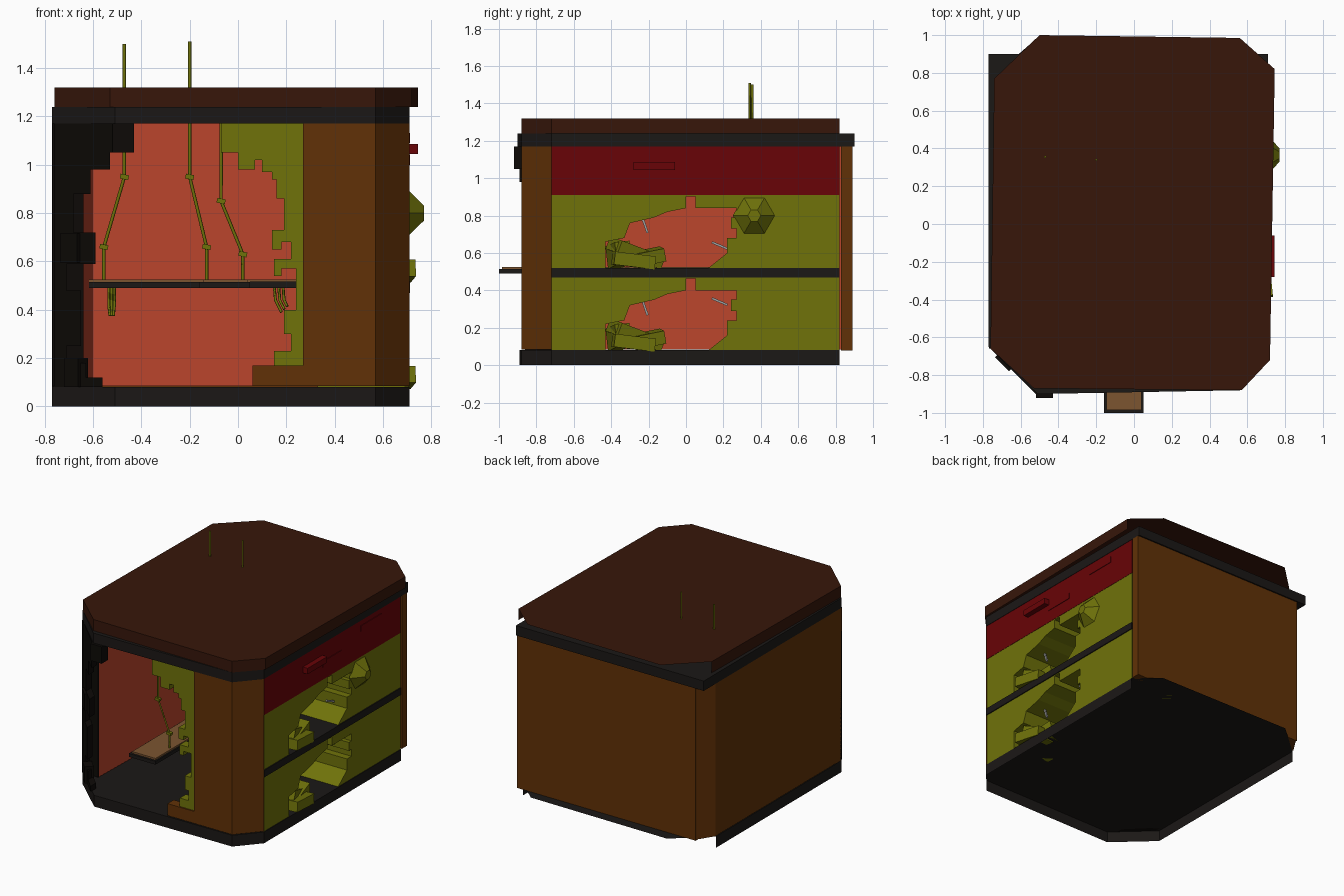
import bpy, bmesh, math
from mathutils import Vector, Euler

if "Cube" in bpy.data.objects:
    bpy.data.objects.remove(bpy.data.objects["Cube"])

COL = dict(dark=(.011, .009, .008), roof=(.038, .008, .003), brown=(.12, .031, .002),
           olive=(.16, .17, .003), red=(.14, .001, .002), salmon=(.5, .06, .025),
           char=(.004, .003, .002), grey=(.35, .35, .35), plank=(.2, .09, .03))
MATS = {}
for k, c in COL.items():
    MATS[k] = bpy.data.materials.new(k)
    MATS[k].diffuse_color = (*c, 1)


def finish(name, bm, col):
    bmesh.ops.recalc_face_normals(bm, faces=bm.faces)
    me = bpy.data.meshes.new(name)
    bm.to_mesh(me)
    bm.free()
    ob = bpy.data.objects.new(name, me)
    me.materials.append(MATS[col])
    bpy.context.collection.objects.link(ob)
    return ob


def prism(name, pts, axis, a, b, col, shear=None):
    """Extrude a 2D outline along an axis from a to b."""
    bm = bmesh.new()

    def put(p, d):
        co = list(p)
        co.insert('xyz'.index(axis), d)
        if shear:
            co[1] += shear(co[0])
        return bm.verts.new(co)
    lo = [put(p, a) for p in pts]
    hi = [put(p, b) for p in pts]
    bm.faces.new(lo)
    bm.faces.new(hi)
    for i in range(len(pts)):
        j = (i + 1) % len(pts)
        bm.faces.new((lo[i], lo[j], hi[j], hi[i]))
    return finish(name, bm, col)


def box(name, x, y, z, col):
    return prism(name, [(x[0], y[0]), (x[1], y[0]), (x[1], y[1]), (x[0], y[1])], 'z', *z, col)


def chunk(name, loc, size, rot, col):
    bm = bmesh.new()
    bmesh.ops.create_cube(bm, size=1)
    for v in bm.verts:
        v.co = Vector(loc) + Euler(rot).to_matrix() @ (v.co * Vector(size))
    return finish(name, bm, col)


def lid(name, pts, ztop, zbot, sides, col):
    """Flat top with skirts hanging only from the listed edges."""
    bm = bmesh.new()
    top = [bm.verts.new((*p, ztop)) for p in pts]
    bot = [bm.verts.new((*p, zbot)) for p in pts]
    bm.faces.new(top)
    for i in sides:
        j = (i + 1) % len(pts)
        bm.faces.new((top[i], top[j], bot[j], bot[i]))
    for v in [v for v in bm.verts if not v.link_faces]:
        bm.verts.remove(v)
    return finish(name, bm, col)


def rod(name, path, r, col):
    cu = bpy.data.curves.new(name, 'CURVE')
    cu.dimensions = '3D'
    cu.bevel_depth = r
    cu.bevel_resolution = 0
    cu.use_fill_caps = True
    sp = cu.splines.new('POLY')
    sp.points.add(len(path) - 1)
    for p, q in zip(sp.points, path):
        p.co = (*q, 1)
    ob = bpy.data.objects.new(name, cu)
    cu.materials.append(MATS[col])
    bpy.context.collection.objects.link(ob)


# base floor, top trim and roof
lid('base', [(-.77, -.65), (-.51, -.89), (.57, -.88), (.71, -.72), (.71, .82),
             (.55, .96), (-.53, .97), (-.77, .76)], .08, 0, (0, 1, 2, 3, 7), 'dark')
prism('top_trim', [(-.77, -.65), (-.51, -.9), (.57, -.88), (.71, -.72), (.71, .9), (-.77, .9)],
      'z', 1.17, 1.24, 'dark')
lid('roof', [(-.76, -.66), (-.53, -.87), (.57, -.88), (.72, -.72), (.745, .82),
             (.56, .985), (-.5, 1), (-.74, .77)], 1.32, 1.24, (0, 1, 2, 3, 7), 'roof')

# outer walls with inner lining
prism('left_wall', [(-.77, -.65), (-.66, -.65), (-.66, .84), (-.7, .88), (-.77, .77)],
      'z', .085, 1.17, 'brown')
box('left_wall_burnt_end', (-.768, -.64), (-.66, -.645), (.085, 1.17), 'char')
prism('left_lining', [(-.66, -.65), (-.64, -.65), (-.60, .82), (-.66, .82)], 'z', .085, 1.17, 'salmon')
box('back_wall', (-.7, .71), (.83, .89), (.08, 1.17), 'brown')
box('back_lining', (-.64, .6), (.81, .83), (.085, 1.17), 'salmon')
prism('front_corner_wall', [(.27, -.88), (.57, -.88), (.71, -.72), (.64, -.7), (.54, -.81), (.27, -.81)],
      'z', .085, 1.17, 'brown')
box('front_wall_stub', (.06, .27), (-.88, -.81), (.085, .17), 'brown')

# broken front panel beside the opening
prism('front_broken_panel', [
    (.27, 1.17), (-.07, 1.17), (-.07, 1.05), (0, 1.05), (0, .98), (.07, .98), (.07, 1.02), (.1, 1.02),
    (.1, .97), (.14, .97), (.14, .94), (.16, .94), (.16, .86), (.19, .86), (.19, .73), (.14, .73),
    (.14, .65), (.18, .65), (.18, .68), (.22, .68), (.22, .61), (.15, .61), (.15, .54), (.18, .54),
    (.18, .57), (.24, .57), (.24, .4), (.19, .4), (.19, .3), (.22, .3), (.22, .23), (.15, .23), (.15, .17),
    (.27, .17)], 'y', -.87, -.8, 'olive')

# charred remains at the front left corner
prism('charred_corner', [
    (-.77, .08), (-.56, .08), (-.56, .12), (-.63, .12), (-.63, .18), (-.71, .18), (-.71, .25), (-.65, .25),
    (-.65, .48), (-.71, .48), (-.71, .59), (-.59, .59), (-.59, .72), (-.68, .72), (-.68, .88), (-.61, .88),
    (-.61, .98), (-.53, .98), (-.53, 1.05), (-.51, 1.05), (-.51, 1.17), (-.77, 1.17)],
    'y', 0, .06, 'char', shear=lambda x: -1.42 - x)
box('charred_top', (-.52, -.43), (-.92, -.85), (1.05, 1.17), 'char')
for x, z, w in ((-.68, .655, .1), (-.67, .14, .08)):
    chunk('charred_block', (x, -1.4 - x, z), (w, .06, .12), (0, 0, -math.pi / 4), 'char')

# right side: two broken storeys, bands and raised strips
HOLE = [(.12, 0), (.22, .08), (.22, .16), (.27, .16), (.27, .21), (.24, .21), (.24, .27), (.27, .27),
        (.27, .32), (.05, .32), (.05, .383), (.0, .383), (.0, .32), (-.1, .3), (-.17, .27), (-.3, .24),
        (-.33, .16), (-.43, .14), (-.43, 0)]
for name, z0 in (('lower', .08), ('upper', .52)):
    out = [(-.72, z0), (-.72, z0 + .39), (.82, z0 + .39), (.82, z0)] + [(y, z0 + h) for y, h in HOLE]
    prism(name + '_right_wall', out, 'x', .33, .705, 'olive')
    # fallen masonry in the hole
    for loc, size, rot in (((.55, -.27, .08), (.22, .26, .07), (-.35, .1, .3)),
                           ((.6, -.2, .06), (.12, .16, .07), (.2, .1, .2)),
                           ((.53, -.36, .07), (.25, .08, .12), (.1, -.1, .2)),
                           ((.65, -.28, .04), (.15, .22, .07), (-.12, 0, .1))):
        chunk(name + '_rubble', (loc[0], loc[1], z0 + loc[2]), size, rot, 'olive')
    for y, z, a in ((-.22, .23, 1.9), (.18, .12 if z0 > .3 else .26, -.4)):
        chunk(name + '_bar', (.6, y, z0 + z), (.012, .09, .012), (a, 0, 0), 'grey')
box('mid_trim', (.66, .712), (-.72, .82), (.47, .52), 'dark')
box('upper_band', (.66, .707), (-.72, .82), (.91, 1.17), 'red')
for y0, y1, z, x in ((-.28, -.06, 1.045, .745), (-.06, .16, 1.0, .711), (.37, .6, 1.09, .711)):
    box('raised_strip', (.7, x), (y0, y1), (z, z + .042), 'red')
bm = bmesh.new()
bmesh.ops.create_cone(bm, cap_ends=True, segments=6, radius1=.115, radius2=.035, depth=.07)
bm.transform(Euler((0, math.pi / 2, 0)).to_matrix().to_4x4())
bmesh.ops.translate(bm, verts=bm.verts, vec=(.735, .365, .8))
finish('wall_bulge', bm, 'olive')

# partly collapsed middle floor and overhanging plank
box('mid_floor_right', (.05, .7), (-.7, .2), (.49, .518), 'dark')
for name, x, y in (('mid_floor_back', (-.64, .34), (.2, .82)), ('plank', (-.16, .05), (-1, .2))):
    box(name, x, y, (.49, .514), 'dark')
    box(name + '_top', (x[0] + .015, x[1] - .01), (y[0] + .015, y[1]), (.51, .526), 'plank')

# jointed poles, two of them reaching above the roof
for x0, zt, zm, x1, zl, y in ((-.47, 1.5, .95, -.555, .66, .355), (-.2, 1.51, .95, -.13, .66, .34),
                              (-.07, 1.2, .85, .02, .63, -.8)):
    rod('pole', [(x0, y, zt), (x0, y, zm), (x1, y, zl), (x1, y, .52)], .007, 'olive')
    for x, z in ((x0, zm), (x1, zl)):
        chunk('pole_joint', (x, y, z), (.035, .025, .02), (0, .2, 0), 'olive')

# bent bars hanging under the middle floor
for i in range(3):
    d = i * .012
    rod('hanging_bar', [(-.535 + d, .3, .5), (-.535 + d, .3, .42), (-.53 + d * .6, .29, .375)], .006, 'olive')
    rod('bent_bar', [(.15 + d * 1.5, .3, .5), (.155 + d * 1.5, .3, .44), (.18 + d, .28, .39 + d)], .006, 'olive')

for m in bpy.data.materials:
    if m.users and not m.is_grease_pencil:
        m.use_nodes = True
        m.node_tree.nodes["Principled BSDF"].inputs["Base Color"].default_value = m.diffuse_color
